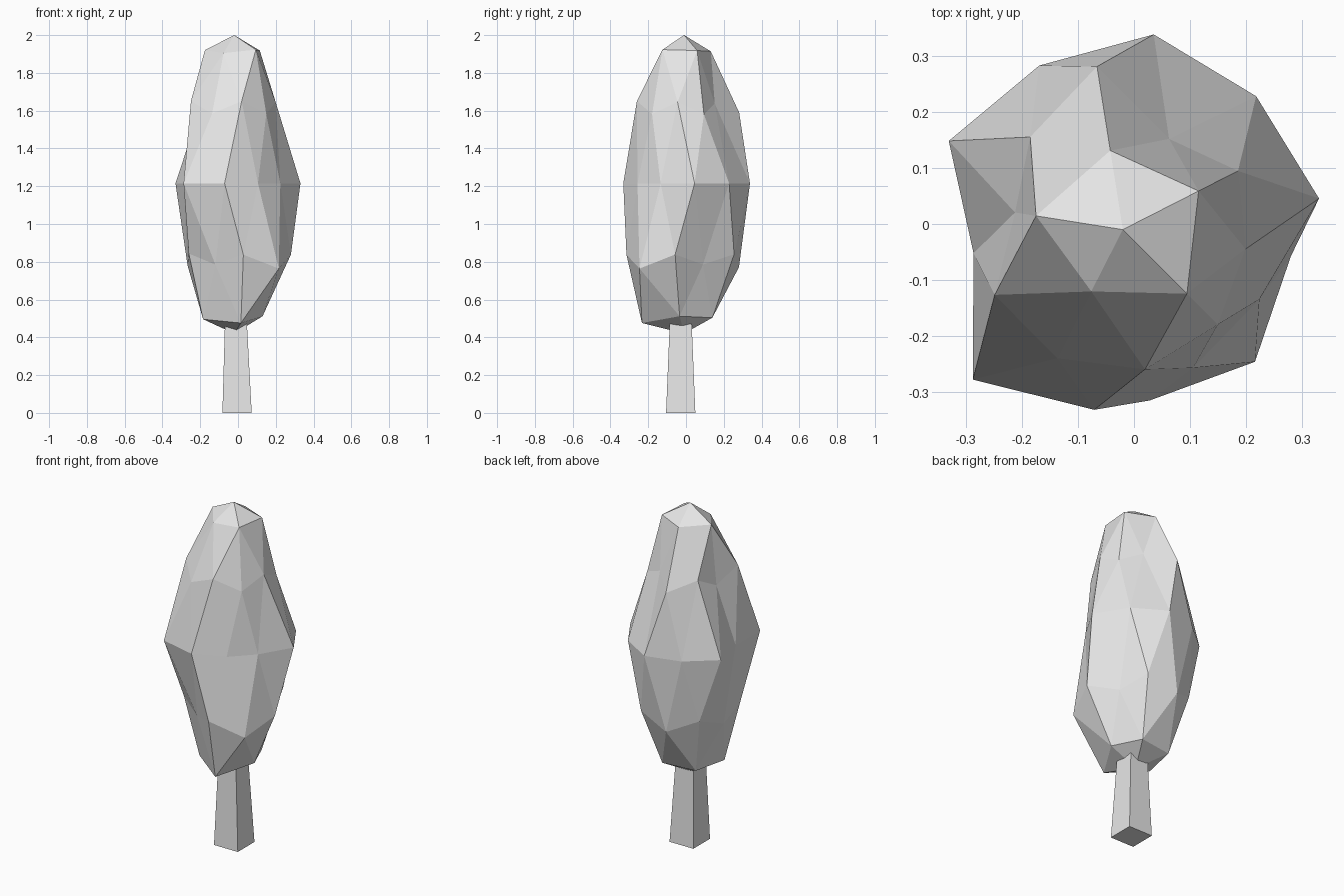
import bpy
import bmesh
from math import atan2, radians, tau
from mathutils import Matrix, Vector

old = bpy.data.objects.get("Cube")
if old:
    bpy.data.objects.remove(old, do_unlink=True)

# One plain grey for the whole tree
grey = bpy.data.materials.new("light grey")
grey.use_nodes = True
colour = (0.8, 0.8, 0.8, 1)
grey.diffuse_color = colour
grey.node_tree.nodes["Principled BSDF"].inputs["Base Color"].default_value = colour

CENTRE = Vector((-0.02, -0.01, 1.215))
WIDTH, HEIGHT, SLOPE = 0.3, 0.83, 0.3
TOP, BOTTOM = 2.0, 0.42

# Uneven radii of each crown ring, in thousandths, counter-clockwise from +x
RINGS = {
    "bottom": (168, 175, 185, 226, 152),
    "low_between": (220, 294, 250, 220, 334),
    "low": (297, 285, 270, 309, 304),
    "middle": (355, 337, 353, 329, 349, 270, 379, 326, 277, 274),
    "high": (231, 295, 195, 258, 240),
    "high_between": (182, 234, 257, 253, 222),
    "top": (152, 143, 157, 124, 162),
}


def finish(bm, name):
    """Turn a bmesh into a flat-shaded grey object."""
    bmesh.ops.recalc_face_normals(bm, faces=bm.faces)
    mesh = bpy.data.meshes.new(name)
    bm.to_mesh(mesh)
    bm.free()
    mesh.materials.append(grey)
    obj = bpy.data.objects.new(name, mesh)
    bpy.context.collection.objects.link(obj)
    return obj


def heading(vert):
    return atan2(vert.co.y, vert.co.x) % tau


def build_crown():
    """Faceted crown: an icosphere whose rings are pushed in and out."""
    bm = bmesh.new()
    bmesh.ops.create_icosphere(bm, subdivisions=2, radius=1)
    bmesh.ops.rotate(bm, verts=bm.verts, matrix=Matrix.Rotation(radians(27), 3, "Z"))
    levels = {}
    for v in bm.verts:
        levels.setdefault(round(v.co.z, 2), []).append(v)
    ordered = [levels[z] for z in sorted(levels)]

    for ring, radii in zip(ordered[1:-1], RINGS.values()):
        for v, thousandths in zip(sorted(ring, key=heading), radii):
            radius = thousandths / 1000
            flat = v.co.xy.length
            rise = HEIGHT * v.co.z
            rise += SLOPE * v.co.z / flat * (radius - WIDTH * flat)
            out = v.co.xy.normalized() * radius
            v.co = CENTRE + Vector((out.x, out.y, rise))
    for pole, z in ((ordered[0][0], BOTTOM), (ordered[-1][0], TOP)):
        pole.co = (CENTRE.x, CENTRE.y, z)
    return finish(bm, "crown")


def build_trunk():
    """Square trunk, tapering upwards into the crown."""
    bm = bmesh.new()
    bmesh.ops.create_cube(bm, size=1)
    for v in bm.verts:
        upper = v.co.z > 0
        width = 0.11 if upper else 0.155
        v.co.x = v.co.x * width - (0.012 if upper else 0.005)
        v.co.y = v.co.y * width - 0.028
        v.co.z = 0.55 if upper else 0
    return finish(bm, "trunk")


build_crown()
build_trunk()
